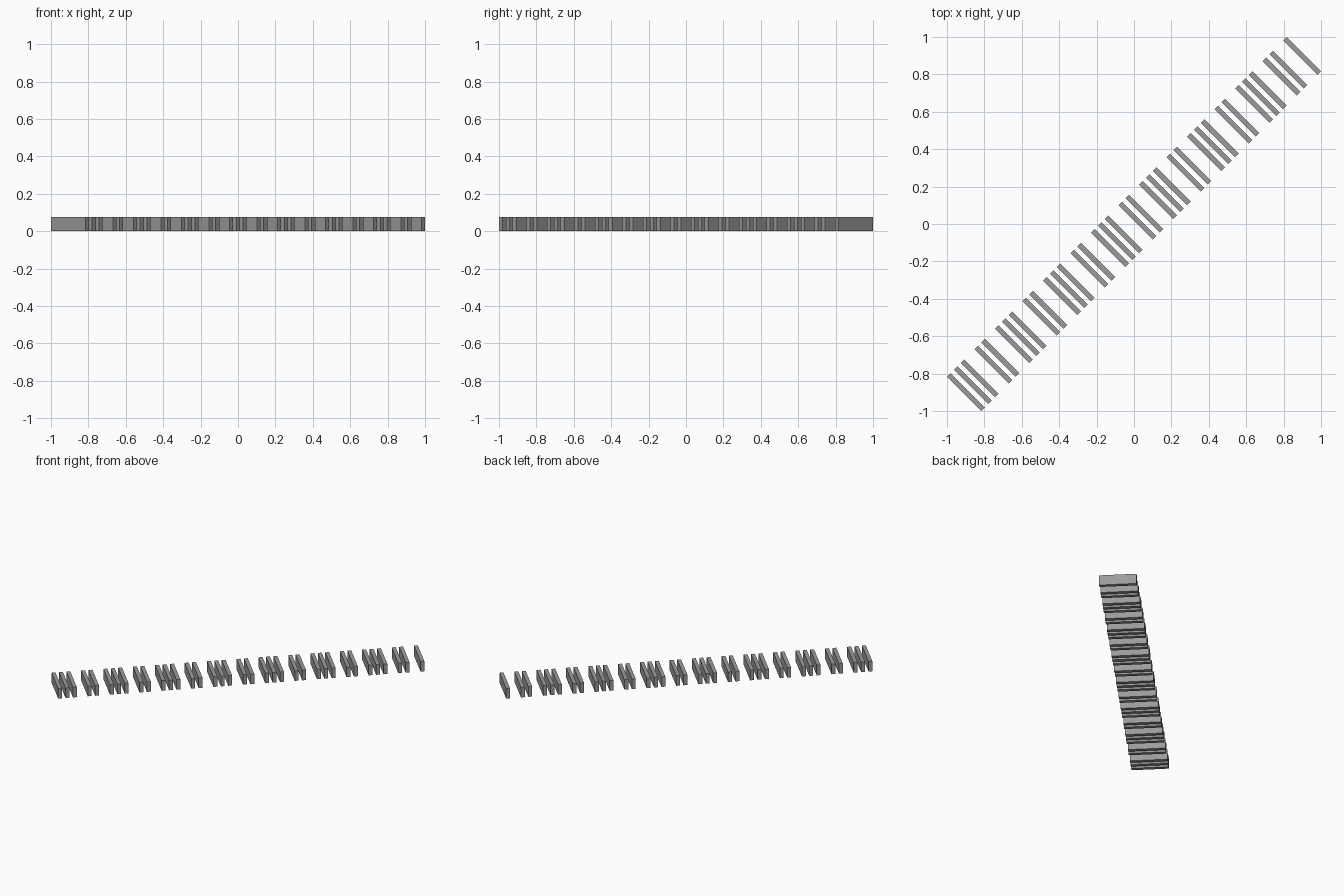
import bpy, math
from mathutils import Matrix

if "Cube" in bpy.data.objects:
    bpy.data.objects.remove(bpy.data.objects["Cube"])

R2 = math.sqrt(2)
LENGTH, WIDTH, HEIGHT = 0.260, 0.027, 0.077
END = 1 - (LENGTH + WIDTH) / (2 * R2)      # centre of the outermost bars
OCTAVE = 2 * END / 7                       # group spacing along x (and y)
STEP = OCTAVE / 7

dark = bpy.data.materials.new("dark_grey")
dark.diffuse_color = (0.33, 0.33, 0.33, 1)
dark.use_nodes = True
dark.node_tree.nodes["Principled BSDF"].inputs["Base Color"].default_value = dark.diffuse_color


def bar(name, c):
    # one flat-sided bar lying across the diagonal
    bpy.ops.mesh.primitive_cube_add(size=1)
    ob = bpy.context.object
    ob.name = name
    ob.data.transform(Matrix.Diagonal((LENGTH, WIDTH, HEIGHT, 1)))
    ob.rotation_euler.z = -math.pi / 4
    ob.location = (c, c, HEIGHT / 2)
    ob.data.materials.append(dark)


# seven repeats of a group of three and a group of two
for octave in range(7):
    for slot in (0, 1, 2, 4, 5):
        bar(f"black_key_{octave}_{slot}", -END + octave * OCTAVE + slot * STEP)

# single bar closing the far end
bar("black_key_end", END)
